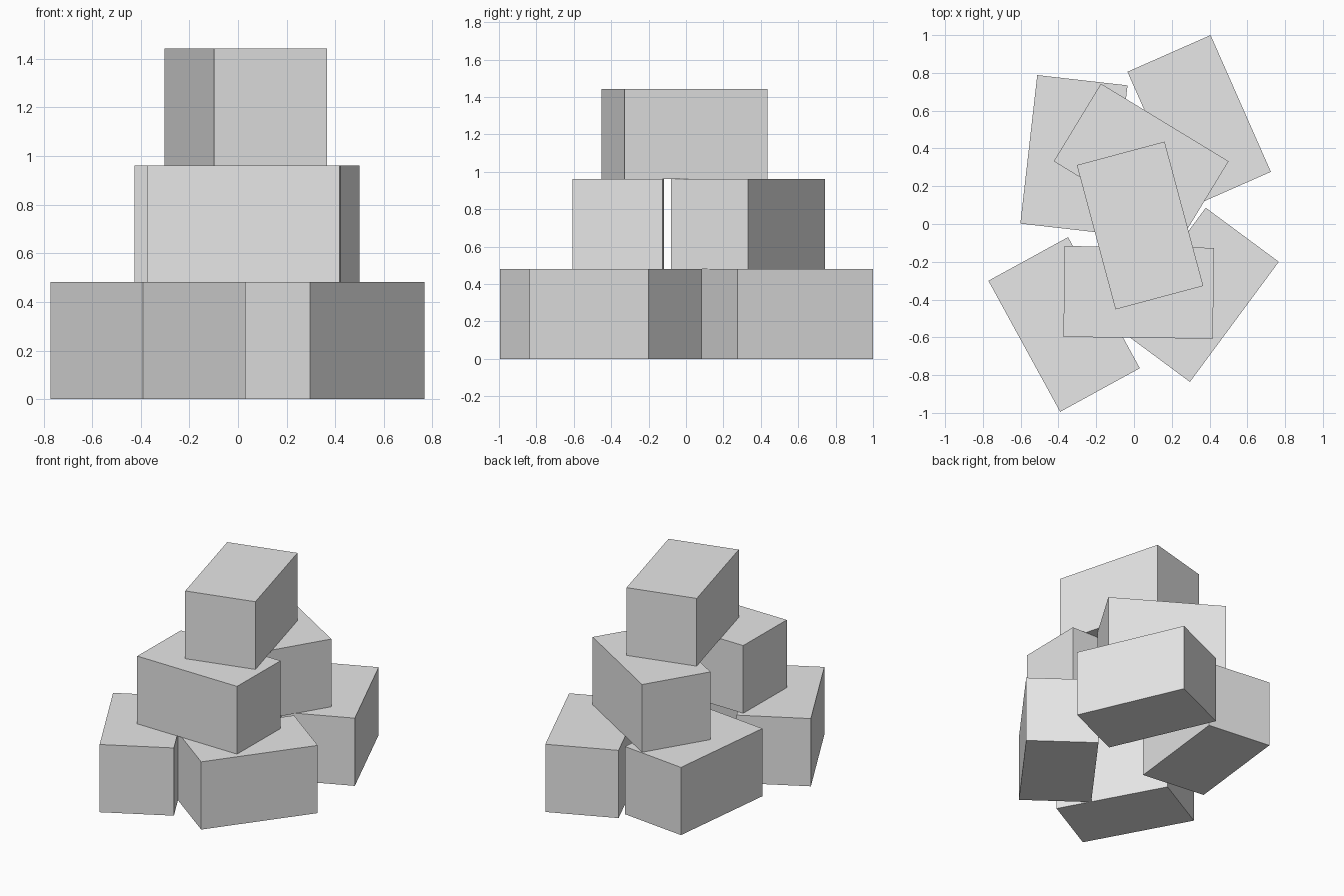
import bpy
from math import radians

default_cube = bpy.data.objects.get("Cube")
if default_cube:
    bpy.data.objects.remove(default_cube, do_unlink=True)

LENGTH, WIDTH, HEIGHT = 0.791, 0.481, 0.481

# One plain grey for every block
grey = bpy.data.materials.new("plain_grey")
grey.use_nodes = True
colour = (0.8, 0.8, 0.8, 1)
grey.diffuse_color = colour
grey.node_tree.nodes["Principled BSDF"].inputs["Base Color"].default_value = colour


def block(name, x, y, layer, turn):
    """Add one block on the given layer, its long side turned from +x."""
    bpy.ops.mesh.primitive_cube_add(size=1)
    ob = bpy.context.object
    ob.name = name
    ob.scale = (LENGTH, WIDTH, HEIGHT)
    ob.location = (x, y, (layer + 0.5) * HEIGHT)
    ob.rotation_euler.z = radians(turn)
    ob.data.materials.append(grey)


# Bottom layer
block("bottom_block_front_right", -0.37, -0.532, 0, -61.3)
block("bottom_block_front_left", 0.338, -0.375, 0, 53.5)
block("bottom_block_back_left", 0.345, 0.541, 0, -66.2)
block("bottom_block_back_right", -0.318, 0.368, 0, 83.5)

# Middle layer
block("middle_block_front", 0.025, -0.362, 1, -0.7)
block("middle_block_back", 0.038, 0.332, 1, -31.3)

# Top layer
block("top_block", 0.032, -0.008, 2, -75)
